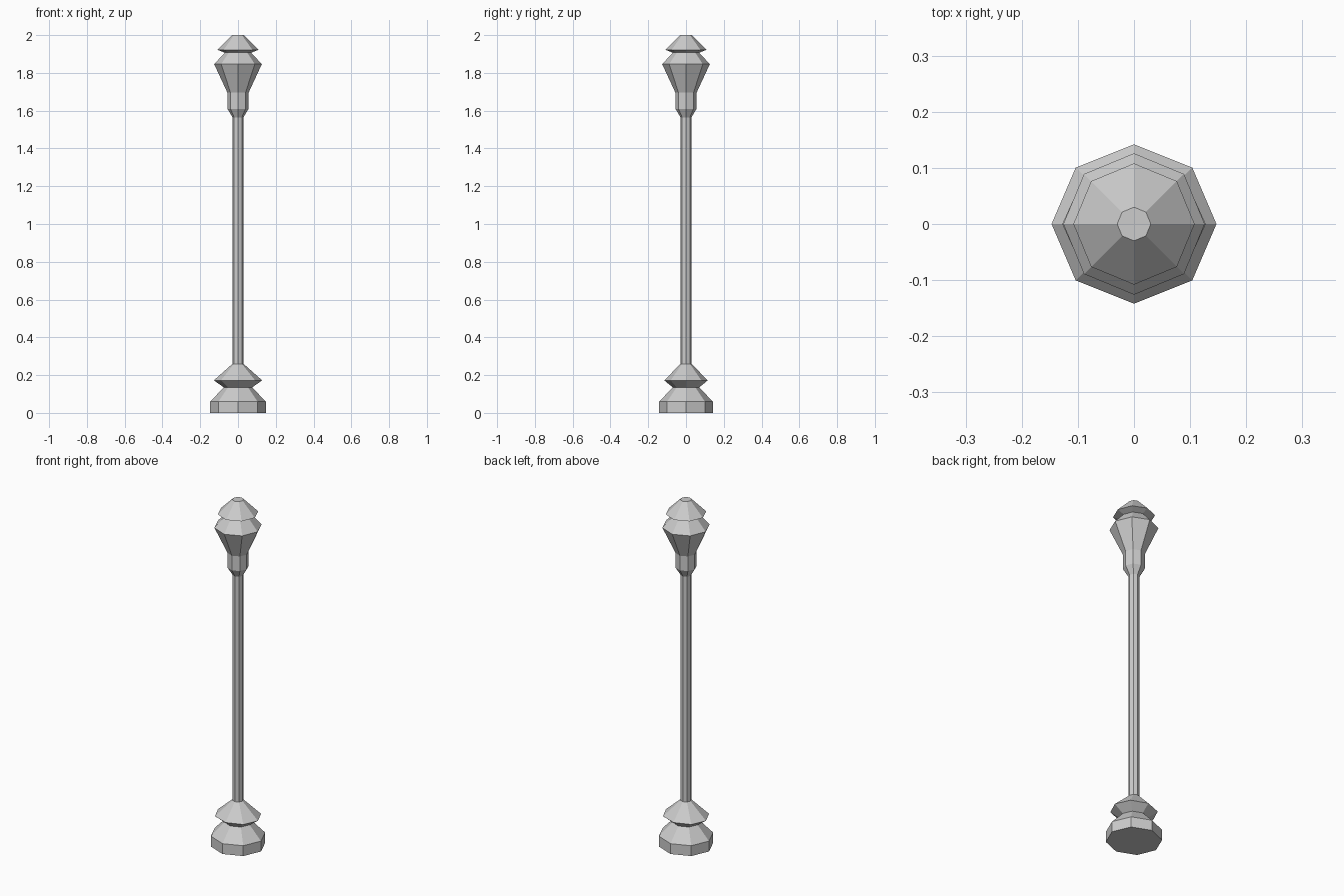
import bpy
import bmesh
from math import cos, sin, tau

cube = bpy.data.objects.get("Cube")
if cube:
    bpy.data.objects.remove(cube, do_unlink=True)

SIDES = 8
GREY = (0.604, 0.604, 0.604, 1)

metal = bpy.data.materials.new("light grey metal")
metal.use_nodes = True
metal.diffuse_color = GREY
metal.node_tree.nodes["Principled BSDF"].inputs["Base Color"].default_value = GREY


def turned_part(name, profile, cap_bottom=False, cap_top=False):
    """Stack eight-sided rings given as (x radius, y radius, height)."""
    bm = bmesh.new()
    rings = []
    for rx, ry, z in profile:
        rings.append([bm.verts.new((rx * cos(tau * i / SIDES), ry * sin(tau * i / SIDES), z))
                      for i in range(SIDES)])
    for low, high in zip(rings, rings[1:]):
        for i in range(SIDES):
            j = (i + 1) % SIDES
            bm.faces.new((low[i], low[j], high[j], high[i]))
    if cap_bottom:
        bm.faces.new(rings[0][::-1])
    if cap_top:
        bm.faces.new(rings[-1])
    mesh = bpy.data.meshes.new(name)
    bm.to_mesh(mesh)
    bm.free()
    mesh.materials.append(metal)
    obj = bpy.data.objects.new(name, mesh)
    bpy.context.collection.objects.link(obj)
    return obj


# Rings shared by neighbouring parts
base_neck = (0.075, 0.07, 0.135)
pole_foot = (0.029, 0.029, 0.26)
pole_head = (0.029, 0.029, 1.565)
socket_top = (0.056, 0.056, 1.695)
lantern_neck = (0.07, 0.07, 1.907)

# Foot of the post
turned_part("base", [(0.147, 0.142, 0), (0.147, 0.142, 0.06), base_neck], cap_bottom=True)
turned_part("base_collar", [base_neck, (0.128, 0.115, 0.172), pole_foot])

# Post
turned_part("pole", [pole_foot, pole_head])

# Lamp head
turned_part("lantern_socket", [pole_head, (0.056, 0.056, 1.61), socket_top])
turned_part("lantern", [socket_top, (0.126, 0.126, 1.846), lantern_neck])
turned_part("roof", [lantern_neck, (0.108, 0.108, 1.922), (0.03, 0.03, 2)], cap_top=True)
